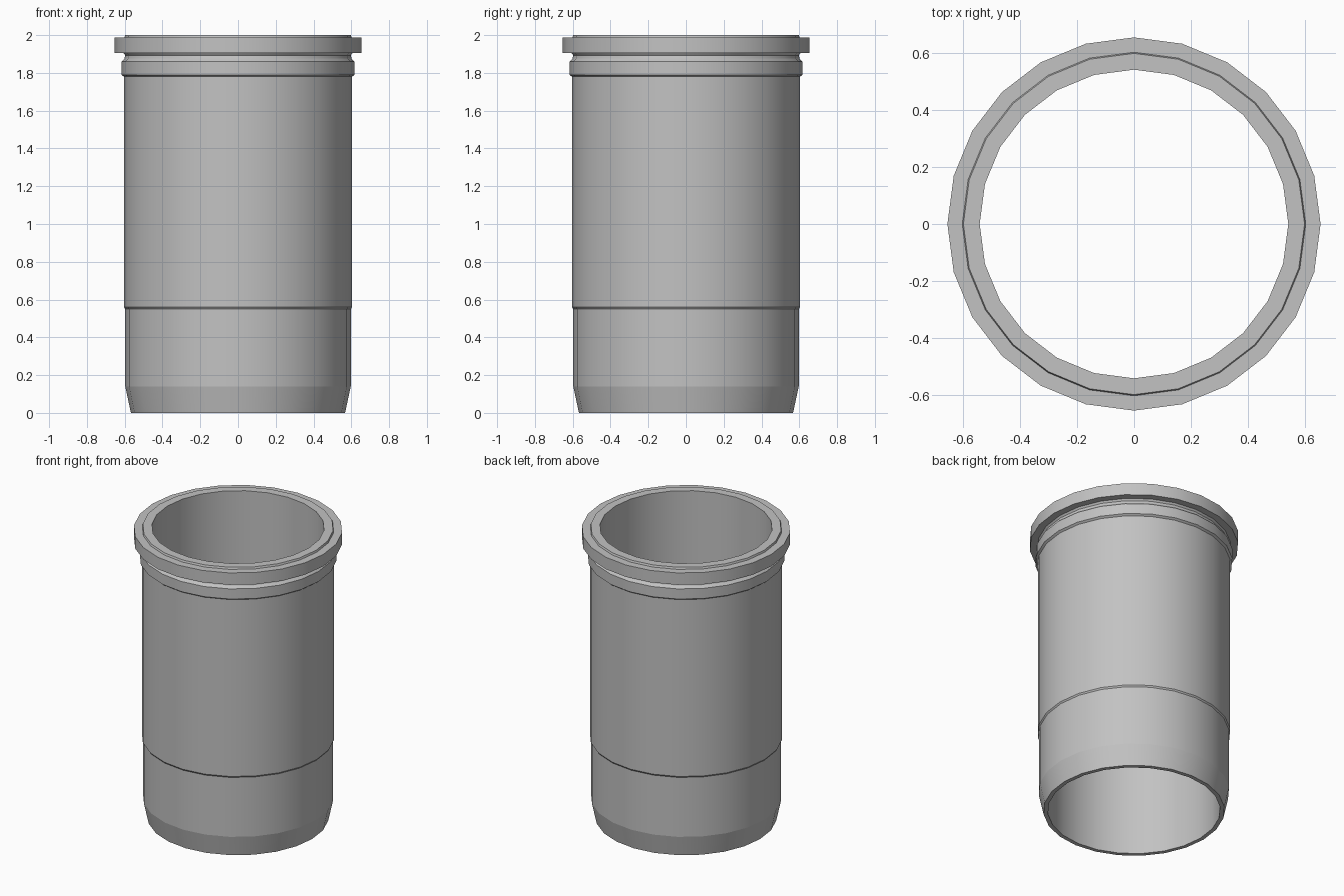
import bpy, bmesh, math

cube = bpy.data.objects.get("Cube")
if cube:
    bpy.data.objects.remove(cube, do_unlink=True)

SIDES = 24

steel = bpy.data.materials.new("grey metal")
steel.use_nodes = True
colour = (0.54, 0.54, 0.54, 1)
steel.diffuse_color = colour
steel.node_tree.nodes["Principled BSDF"].inputs["Base Color"].default_value = colour


def lathe(name, profile):
    """Spin a closed (radius, height) outline about z into a ring-shaped solid."""
    bm = bmesh.new()
    verts = [bm.verts.new((r, 0, z)) for r, z in profile]
    edges = [bm.edges.new((a, b)) for a, b in zip(verts, verts[1:] + verts[:1])]
    bmesh.ops.spin(bm, geom=verts + edges, cent=(0, 0, 0), axis=(0, 0, 1),
                   angle=math.tau, steps=SIDES, use_duplicate=False)
    bmesh.ops.remove_doubles(bm, verts=bm.verts, dist=0.0005)
    bmesh.ops.recalc_face_normals(bm, faces=bm.faces)
    # Smooth around the wall, crisp along every horizontal ring
    for face in bm.faces:
        face.smooth = True
    for edge in bm.edges:
        a, b = (v.co for v in edge.verts)
        same_radius = abs(a.xy.length - b.xy.length) < 0.0005
        edge.smooth = not (same_radius and abs(a.z - b.z) < 0.0005)
    mesh = bpy.data.meshes.new(name)
    bm.to_mesh(mesh)
    bm.free()
    mesh.materials.append(steel)
    obj = bpy.data.objects.new(name, mesh)
    bpy.context.collection.objects.link(obj)
    return obj


bore = 0.54
lathe("cylinder_sleeve", [
    # Tapered foot and lower skirt
    (bore, 0), (0.567, 0), (0.597, 0.14), (0.597, 0.55),
    # Main barrel
    (0.604, 0.56), (0.604, 1.78),
    # Raised band and relief groove
    (0.617, 1.79), (0.617, 1.86), (0.602, 1.875), (0.597, 1.893), (0.606, 1.905),
    # Top flange
    (0.653, 1.905), (0.653, 1.987),
    # Raised rim around the bore
    (0.601, 1.987), (0.597, 2.0), (bore, 2.0),
])
